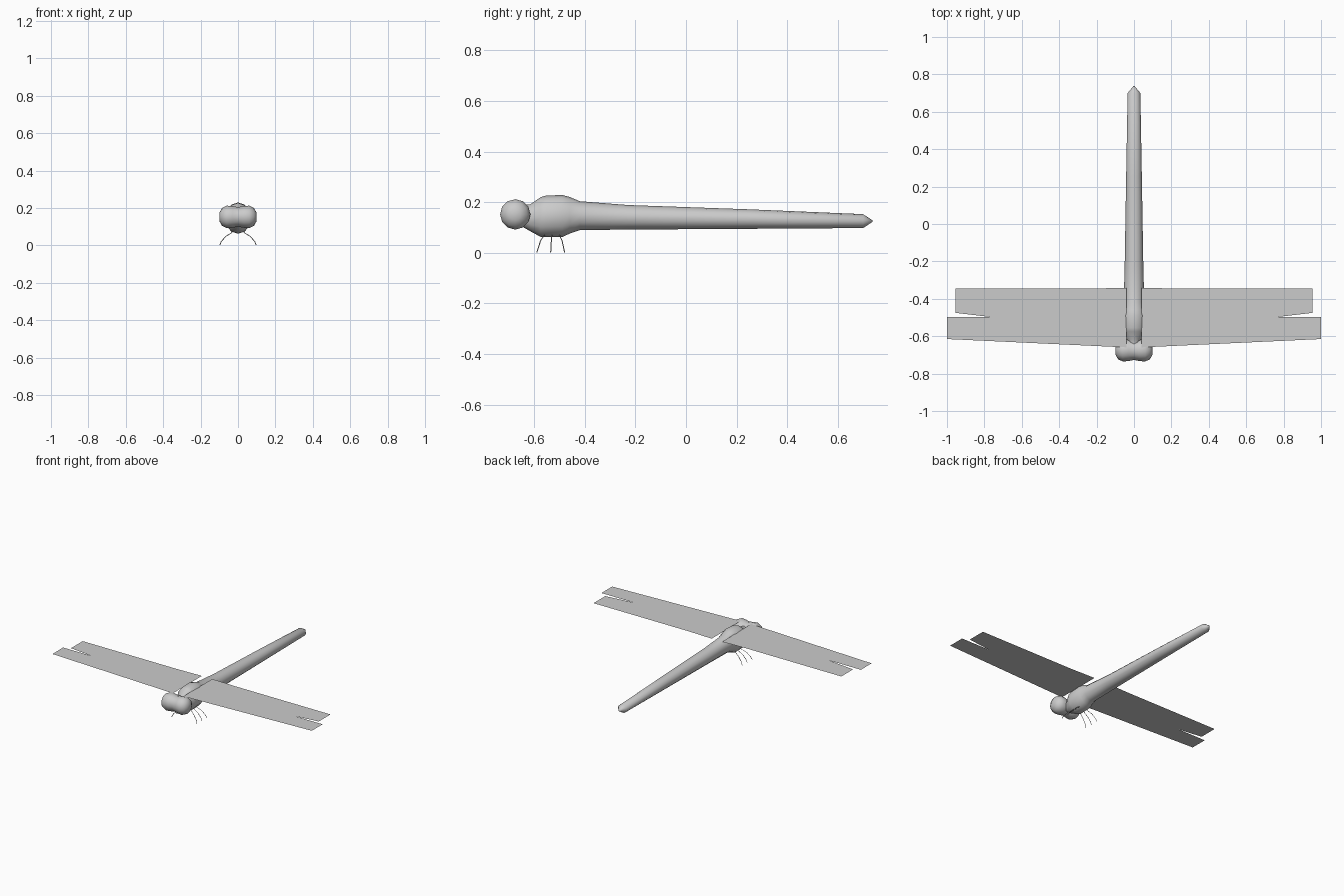
import bpy, bmesh
from math import sin, cos, pi, copysign

if "Cube" in bpy.data.objects:
    bpy.data.objects.remove(bpy.data.objects["Cube"])


def finish(name, bm, smooth=True):
    bmesh.ops.recalc_face_normals(bm, faces=bm.faces[:])
    me = bpy.data.meshes.new(name)
    bm.to_mesh(me)
    bm.free()
    ob = bpy.data.objects.new(name, me)
    bpy.context.collection.objects.link(ob)
    if smooth:
        bpy.ops.object.select_all(action='DESELECT')
        ob.select_set(True)
        bpy.context.view_layer.objects.active = ob
        bpy.ops.object.shade_smooth_by_angle(angle=1.0)
    return ob


def loft(name, sections, sides, place):
    """Join rings of points; place(section, c, s) gives each ring point."""
    bm = bmesh.new()
    rings = []
    for sec in sections:
        rings.append([bm.verts.new(place(sec, cos(2 * pi * i / sides), sin(2 * pi * i / sides)))
                      for i in range(sides)])
    for a, b in zip(rings, rings[1:]):
        for i in range(sides):
            j = (i + 1) % sides
            bm.faces.new((a[i], a[j], b[j], b[i]))
    bm.faces.new(rings[0])
    bm.faces.new(rings[-1])
    return finish(name, bm)


def mirror(ob):
    m = ob.modifiers.new("mirror", 'MIRROR')
    m.use_axis[0] = True
    return ob


# Thorax and long tapering abdomen: (y, half width, bottom, top)
body = [(-0.65, 0.035, 0.105, 0.19), (-0.615, 0.042, 0.085, 0.192),
        (-0.575, 0.066, 0.063, 0.22), (-0.555, 0.07, 0.062, 0.226),
        (-0.49, 0.07, 0.062, 0.229), (-0.46, 0.062, 0.076, 0.221),
        (-0.42, 0.055, 0.09, 0.204), (-0.23, 0.05, 0.092, 0.189),
        (0.25, 0.042, 0.095, 0.172), (0.70, 0.034, 0.098, 0.153),
        (0.738, 0.003, 0.123, 0.128)]
loft("body", body, 12,
     lambda r, c, s: (r[1] * c, r[0], (r[2] + r[3]) / 2 + (r[3] - r[2]) / 2 * s))

# Wide head with two bulging eyes: (x, radius)
half = [(0.0, 0.052), (0.03, 0.058), (0.06, 0.06), (0.085, 0.048), (0.1, 0.022)]
head = [(-x, r) for x, r in half[:0:-1]] + half
loft("head", head, 12, lambda r, c, s: (r[0], -0.675 + r[1] * c, 0.152 + r[1] * s))


# Flat paper-thin wings
def wing(name, outline, z):
    bm = bmesh.new()
    bm.faces.new([bm.verts.new((x, y, z)) for x, y in outline])
    ob = finish(name, bm, False)
    if ob.data.polygons[0].normal.z < 0:
        ob.data.flip_normals()
    mirror(ob)


wing("fore_wings", [(0.04, -0.66), (0.1, -0.657), (1.0, -0.615), (1.0, -0.497), (0.04, -0.497)], 0.207)
wing("hind_wings", [(0.04, -0.575), (0.81, -0.492), (0.955, -0.475), (0.955, -0.346),
                    (0.22, -0.346), (0.08, -0.341), (0.04, -0.341)], 0.206)

# Three pairs of hair-thin legs
for name, y, reach in (("front_legs", -0.56, -0.03), ("middle_legs", -0.53, -0.005), ("rear_legs", -0.5, 0.02)):
    path = [(0.03, y, 0.07), (0.065, y + reach * 0.5, 0.048), (0.09, y + reach * 0.8, 0.02),
            (0.097, y + reach, 0.002)]
    bm = bmesh.new()
    prev = None
    for x, yy, z in path:
        ring = [bm.verts.new((x + 0.002 * dx, yy + 0.002 * dy, z + 0.001 * dx))
                for dx, dy in ((1, 0), (0, 1), (-1, 0), (0, -1))]
        if prev:
            for i in range(4):
                j = (i + 1) % 4
                bm.faces.new((prev[i], prev[j], ring[j], ring[i]))
        else:
            bm.faces.new(ring)
        prev = ring
    bm.faces.new(prev)
    mirror(finish(name, bm, False))
